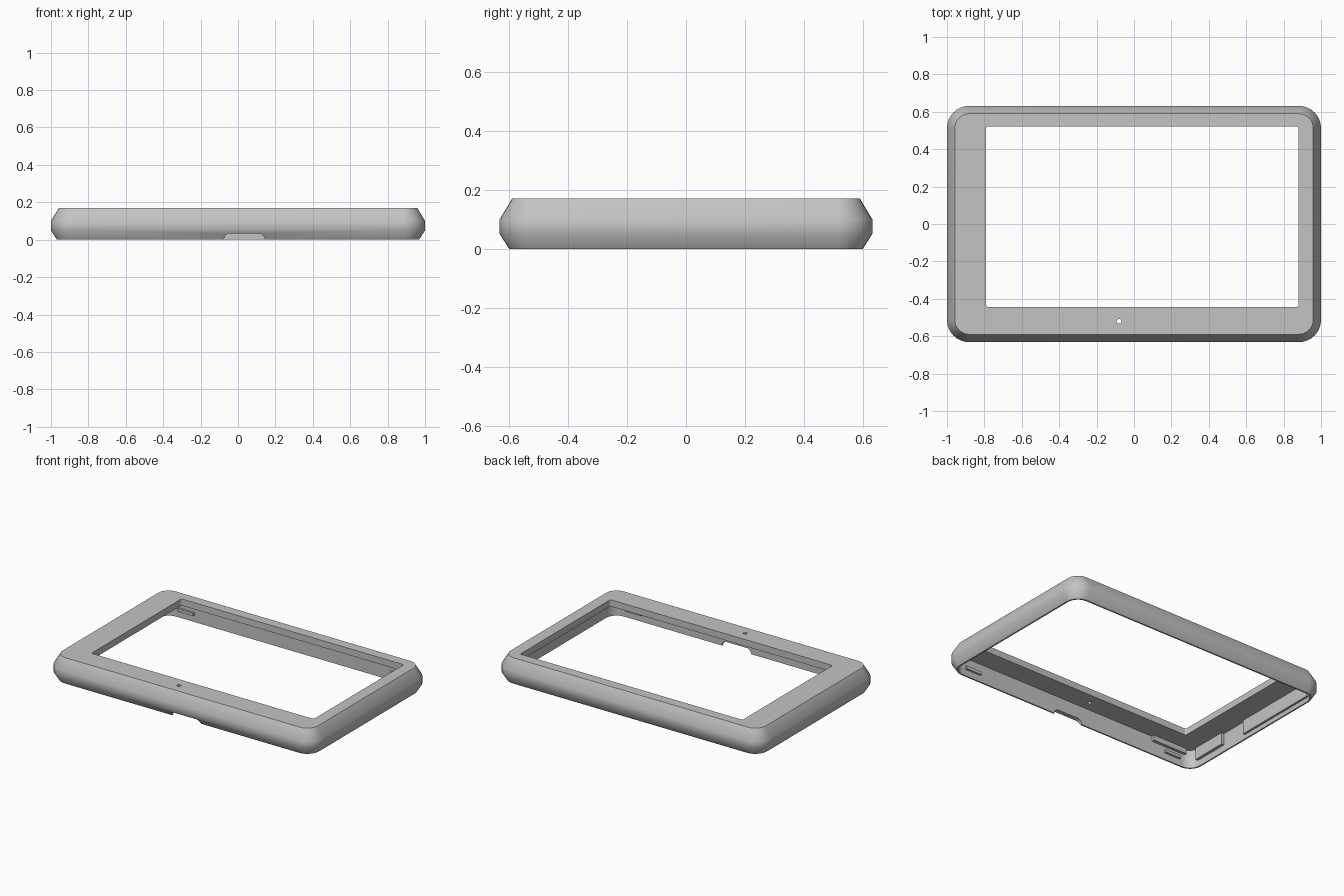
import bpy, bmesh, math

cube = bpy.data.objects.get("Cube")
if cube:
    bpy.data.objects.remove(cube, do_unlink=True)

grey = bpy.data.materials.new("light grey plastic")
grey.use_nodes = True
colour = (0.55, 0.55, 0.55, 1)
grey.diffuse_color = colour
grey.node_tree.nodes["Principled BSDF"].inputs["Base Color"].default_value = colour

HALF_X, HALF_Y, TOP, CEILING = 1.0, 0.632, 0.17, 0.125
RADIUS, WALL = 0.12, 0.042


def rounded_rect(x0, x1, y0, y1, r, z, steps=8):
    """Points of a rounded rectangle, anticlockwise from the +x +y corner."""
    corners = [(x1 - r, y1 - r), (x0 + r, y1 - r), (x0 + r, y0 + r), (x1 - r, y0 + r)]
    return [(cx + r * math.cos(a), cy + r * math.sin(a), z)
            for i, (cx, cy) in enumerate(corners)
            for a in [math.pi / 2 * (i + k / steps) for k in range(steps + 1)]]


def shell_ring(inset, z):
    x, y = HALF_X - inset, HALF_Y - inset
    return rounded_rect(-x, x, -y, y, RADIUS - inset, z)


def window_ring(z):
    return rounded_rect(-0.79, 0.88, -0.445, 0.522, 0.012, z)


def loft(name, rings, closed):
    """Join equal rings with quads, closing the loop or capping the ends."""
    bm = bmesh.new()
    loops = [[bm.verts.new(p) for p in ring] for ring in rings]
    pairs = list(zip(loops, loops[1:]))
    if closed:
        pairs.append((loops[-1], loops[0]))
    else:
        bm.faces.new(loops[0])
        bm.faces.new(loops[-1])
    for a, b in pairs:
        for i in range(len(a)):
            j = (i + 1) % len(a)
            bm.faces.new((a[i], a[j], b[j], b[i]))
    bmesh.ops.recalc_face_normals(bm, faces=bm.faces)
    mesh = bpy.data.meshes.new(name)
    bm.to_mesh(mesh)
    bm.free()
    obj = bpy.data.objects.new(name, mesh)
    bpy.context.collection.objects.link(obj)
    mesh.materials.append(grey)
    return obj


def box(name, x0, x1, y0, y1, z0, z1):
    rings = [[(x0, y0, z), (x1, y0, z), (x1, y1, z), (x0, y1, z)] for z in (z0, z1)]
    return loft(name, rings, False)


def cut(target, cutter):
    cutter.hide_render = True
    mod = target.modifiers.new("cut", "BOOLEAN")
    mod.operation = "DIFFERENCE"
    mod.solver = "EXACT"
    mod.object = cutter
    bpy.context.view_layer.objects.active = target
    bpy.ops.object.modifier_apply(modifier=mod.name)
    bpy.data.objects.remove(cutter, do_unlink=True)


# Hollow bevelled frame: outside, window opening, then the inner cavity
frame = loft("bezel_frame", [
    shell_ring(0.032, 0), shell_ring(0, 0.05), shell_ring(0, 0.10),
    shell_ring(0.042, TOP), window_ring(TOP), window_ring(CEILING),
    shell_ring(WALL, CEILING), shell_ring(WALL, 0)], True)

# Pinhole in the front bezel
hole = [[(-0.08 + 0.013 * math.cos(k * math.pi / 8),
          -0.52 + 0.013 * math.sin(k * math.pi / 8), z) for k in range(16)]
        for z in (0.08, 0.25)]
cut(frame, loft("hole_cutter", hole, False))

# Cable notch in the lower front wall
notch = [(-0.075, -0.05), (0.143, -0.05), (0.143, 0.005), (0.136, 0.022),
         (0.122, 0.033), (-0.054, 0.033), (-0.068, 0.022), (-0.075, 0.005)]
cut(frame, loft("notch_cutter", [[(x, y, z) for x, z in notch] for y in (-0.75, -0.5)], False))

bpy.ops.object.select_all(action="DESELECT")
frame.select_set(True)
bpy.context.view_layer.objects.active = frame
bpy.ops.object.shade_smooth_by_angle(angle=math.radians(40))

# Snap ridges near the ends of the front and back inner walls
inner_x, inner_y = HALF_X - WALL, HALF_Y - WALL
for x, side in ((-0.8, "right"), (0.8, "left")):
    for sign, end in ((-1, "front"), (1, "back")):
        ys = sorted((sign * (inner_y + 0.005), sign * (inner_y - 0.014)))
        box(f"snap_ridge_{end}_{side}", x - 0.06, x + 0.06, *ys, 0.045, 0.065)

# Thickened pads inside the wide bezel
box("corner_pad_front", -0.9, -0.64, -inner_y - 0.005, -inner_y + 0.02, 0.09, CEILING + 0.005)
box("wall_pad_front", -inner_x - 0.005, -inner_x + 0.02, -0.53, -0.28, 0.045, CEILING + 0.005)
box("wall_pad_back", -inner_x - 0.005, -inner_x + 0.015, -0.08, 0.53, 0.03, CEILING + 0.005)
